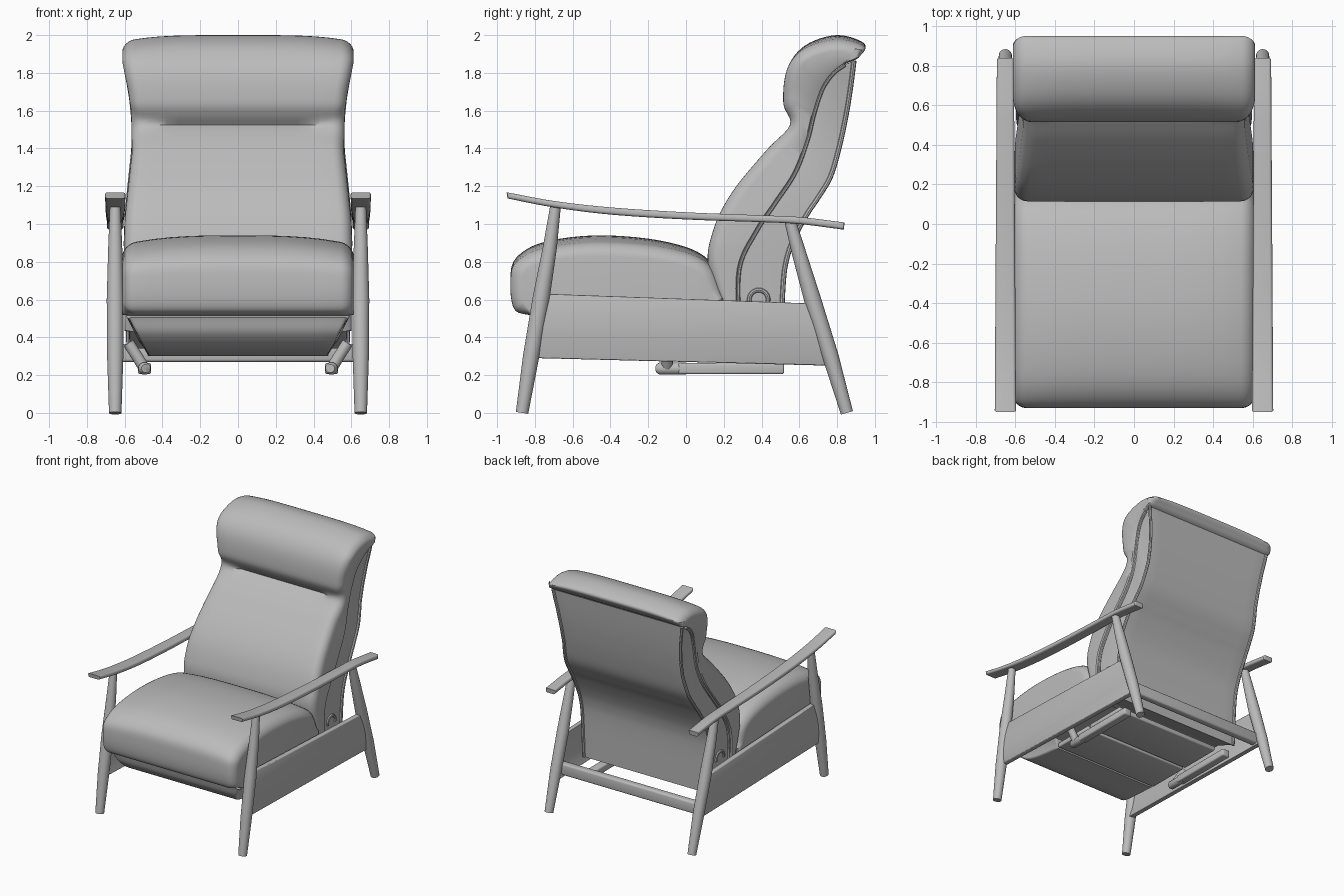
import bpy, bmesh, math
from mathutils import Vector

if "Cube" in bpy.data.objects:
    bpy.data.objects.remove(bpy.data.objects["Cube"])

grey = bpy.data.materials.new("plain grey")
grey.diffuse_color = (0.5, 0.5, 0.5, 1)
grey.use_nodes = True
grey.node_tree.nodes["Principled BSDF"].inputs["Base Color"].default_value = grey.diffuse_color


def finish(bm, name, angle=40):
    bmesh.ops.recalc_face_normals(bm, faces=bm.faces[:])
    me = bpy.data.meshes.new(name)
    bm.to_mesh(me)
    bm.free()
    me.materials.append(grey)
    ob = bpy.data.objects.new(name, me)
    bpy.context.collection.objects.link(ob)
    bpy.ops.object.select_all(action='DESELECT')
    ob.select_set(True)
    bpy.context.view_layer.objects.active = ob
    bpy.ops.object.shade_smooth_by_angle(angle=math.radians(angle))
    return ob


def spline(pts, n=6):
    """Catmull-Rom curve through the points."""
    p = [Vector(q) for q in pts]
    p = [2 * p[0] - p[1]] + p + [2 * p[-1] - p[-2]]
    out = []
    for i in range(1, len(p) - 2):
        a, b, c, d = p[i - 1:i + 3]
        for k in range(n):
            t = k / n
            out.append(0.5 * (2 * b + (c - a) * t + (2 * a - 5 * b + 4 * c - d) * t * t
                              + (3 * b - a - 3 * c + d) * t ** 3))
    return out + [p[-2]]


def loft(name, front, back, width, r, rb=0.0, cx=0.0, deform=None, inner=12):
    """Side profile (y, z) between two paired curves, spread along x with rounded edges."""
    f, b = spline(front), spline(back)
    n = len(f)
    prof = f + b[::-1]
    m = len(prof)
    area = sum(prof[i].cross(prof[(i + 1) % m]) for i in range(m))
    sgn = 1 if area > 0 else -1
    normals = []
    for i in range(m):
        t = (prof[(i + 1) % m] - prof[i - 1]).normalized()
        thick = (prof[i] - prof[m - 1 - i]).length
        normals.append(Vector((-t.y, t.x)) * sgn * min(r if i < n else rb, 0.45 * thick))
    # each layer: (fraction of the flat width, sine part, inset part)
    edge = [(1, math.sin(a), 1 - math.cos(a)) for a in (math.radians(15 * k) for k in range(1, 7))]
    layers = [(-1, -s, i) for _, s, i in edge[::-1]]
    layers += [(2 * k / inner - 1, 0, 0) for k in range(inner + 1)] + edge
    bm = bmesh.new()
    rings = []
    for fr, s, ins in layers:
        ring = []
        for i, p in enumerate(prof):
            w = width(p.x, p.y)
            q = p + normals[i] * ins
            u = fr * (w - r) + s * r
            co = Vector((u, q.x, q.y))
            if deform:
                co = deform(co, u / w)
            ring.append(bm.verts.new((co.x + cx, co.y, co.z)))
        rings.append(ring)
    for a, c in zip(rings, rings[1:]):
        for i in range(m):
            j = (i + 1) % m
            bm.faces.new((a[i], a[j], c[j], c[i]))
    for ring in (rings[0], rings[-1]):
        for i in range(n - 1):
            bm.faces.new((ring[i], ring[i + 1], ring[m - 2 - i], ring[m - 1 - i]))
    return finish(bm, name)


def tube(name, pts, radii, sides=16):
    """Round bar through points lying mostly in a y-z plane."""
    pts = [Vector(p) for p in pts]
    bm = bmesh.new()
    rings = []
    for i, p in enumerate(pts):
        t = (pts[min(i + 1, len(pts) - 1)] - pts[max(i - 1, 0)]).normalized()
        v = t.cross(Vector((1, 0, 0))).normalized()
        u = v.cross(t)
        r = radii[i] if isinstance(radii, list) else radii
        rings.append([bm.verts.new(p + r * (math.cos(a) * u + math.sin(a) * v))
                      for a in (2 * math.pi * k / sides for k in range(sides))])
    for a, c in zip(rings, rings[1:]):
        for i in range(sides):
            j = (i + 1) % sides
            bm.faces.new((a[i], a[j], c[j], c[i]))
    bm.faces.new(rings[0])
    bm.faces.new(rings[-1])
    return finish(bm, name)


def box(name, lo, hi, bevel=0.01):
    bm = bmesh.new()
    bmesh.ops.create_cube(bm, size=1)
    for v in bm.verts:
        v.co = [(lo[k] + hi[k]) / 2 + v.co[k] * (hi[k] - lo[k]) for k in range(3)]
    bmesh.ops.bevel(bm, geom=bm.edges[:], offset=bevel, segments=3, affect='EDGES', profile=0.5)
    return finish(bm, name)


# Seat cushion with a crowned top
def crown(co, u):
    co.z -= 0.05 * abs(u) ** 3 * max(0, min(1, (co.z - 0.6) / 0.34))
    return co


seat_top = [(-0.82, 0.515), (-0.91, 0.55), (-0.93, 0.70), (-0.90, 0.82), (-0.75, 0.905),
            (-0.45, 0.94), (-0.1, 0.905), (0.12, 0.81), (0.21, 0.60)]
loft("seat_cushion", seat_top, [(-0.80 + 0.12 * i, 0.515) for i in range(9)],
     lambda y, z: 0.612, 0.07, 0.01, deform=crown)

# Backrest cushion with a rolled headrest
WIDTHS = [(0.3, 0.60), (0.9, 0.605), (1.05, 0.60), (1.25, 0.58), (1.42, 0.562), (1.55, 0.565),
          (1.7, 0.58), (1.8, 0.598), (1.9, 0.612), (2.1, 0.612)]


def back_width(y, z):
    for (z0, w0), (z1, w1) in zip(WIDTHS, WIDTHS[1:]):
        if z <= z1:
            return w0 + (w1 - w0) * (z - z0) / (z1 - z0)
    return WIDTHS[-1][1]


def headrest_shape(co, u):
    if co.y < 0.62 and abs(u) < 0.75:  # stitched crease under the headrest
        co.y += 0.03 * math.exp(-((co.z - 1.525) / 0.02) ** 2)
    top = max(0, min(1, (co.z - 1.85) / 0.15))
    co.z -= 0.035 * u ** 4 * top
    return co


back_front = [(0.24, 0.43), (0.12, 0.76), (0.145, 0.97), (0.245, 1.17), (0.425, 1.39), (0.55, 1.525),
              (0.515, 1.64), (0.535, 1.82), (0.63, 1.945), (0.80, 2.0), (0.945, 1.955), (0.915, 1.885)]
seam = [(0.28, 0.43), (0.28, 0.76), (0.37, 0.96), (0.47, 1.11), (0.575, 1.27), (0.64, 1.44),
        (0.675, 1.58), (0.71, 1.69), (0.74, 1.75), (0.785, 1.805), (0.84, 1.845), (0.895, 1.872)]
loft("back_cushion", back_front, seam, back_width, 0.065, 0.01, deform=headrest_shape, inner=16)

# Backrest shell behind the cushion
rear = [(0.50, 0.34), (0.515, 0.68), (0.535, 0.82), (0.575, 0.93), (0.64, 1.05), (0.70, 1.14),
        (0.765, 1.25), (0.81, 1.40), (0.845, 1.56), (0.87, 1.71), (0.89, 1.865)]
loft("back_shell", rear, seam[:11], lambda y, z: back_width(y, z) - 0.025, 0.012)

# Piping along both edges of the shell sides
for side in (-1, 1):
    for name, line in (("front_piping", seam[:11]), ("rear_piping", rear)):
        tube(name, [(side * (back_width(*p) - 0.022), p.x, p.y) for p in spline(line)], 0.013, 8)

# Wooden frame, both sides
arm_top = [(-0.95, 1.168), (-0.7, 1.122), (-0.4, 1.088), (0.0, 1.062), (0.4, 1.046), (0.6, 1.037), (0.84, 1.008)]
arm_under = [(-0.945, 1.135), (-0.7, 1.088), (-0.4, 1.05), (0.0, 1.024), (0.4, 1.01), (0.6, 1.0), (0.835, 0.97)]


def bulge(side):
    def f(co, u):
        co.x += side * 0.02 * (1 - ((co.z - 0.46) / 0.18) ** 2)
        return co
    return f


for side in (-1, 1):
    x = side * 0.65
    loft("armrest", arm_top, arm_under, lambda y, z: 0.048 - 0.006 * y, 0.015, 0.015, cx=x, inner=2)
    tube("front_leg", [(x, -0.868, 0), (x, -0.82, 0.3), (x, -0.768, 0.6), (x, -0.72, 0.88), (x, -0.69, 1.1)],
         [0.033, 0.043, 0.045, 0.037, 0.028], 24)
    tube("rear_leg", [(x, 0.852, 0), (x, 0.765, 0.3), (x, 0.67, 0.6), (x, 0.6, 0.84), (x, 0.55, 1.02)],
         [0.033, 0.043, 0.045, 0.038, 0.03], 24)
    loft("side_rail", [(-0.79, 0.29), (-0.73, 0.63)], [(0.76, 0.25), (0.64, 0.58)],
         lambda y, z: 0.02, 0.006, 0.006, cx=side * 0.635, deform=bulge(side), inner=2)

    # Reclining hardware: pivot ring, runner and slanted link
    xr = side * 0.578
    tube("pivot_ring", [(xr, 0.385 + 0.05 * math.cos(a), 0.6 + 0.05 * math.sin(a))
                        for a in (math.radians(15 * k - 15) for k in range(15))], 0.012, 8)
    xs = sorted((side * 0.46, side * 0.53))
    box("runner_bar", (xs[0], -0.04, 0.205), (xs[1], 0.52, 0.265), 0.012)
    tube("runner_end", [(side * 0.49, -0.155, 0.235), (side * 0.495, -0.14, 0.235), (side * 0.495, 0.0, 0.235)],
         [0.022, 0.033, 0.033])
    tube("slanted_link", [(side * 0.49, -0.1, 0.225), (side * 0.535, -0.1, 0.30), (side * 0.58, -0.1, 0.37)], 0.03)

box("rear_crossbar", (-0.64, 0.68, 0.27), (0.64, 0.74, 0.365), 0.015)

# Folded footrest and the panels under the seat
loft("footrest", [(-0.82, 0.505), (-0.78, 0.41), (-0.66, 0.335), (-0.35, 0.30)],
     [(-0.79, 0.52), (-0.7, 0.50), (-0.55, 0.46), (-0.33, 0.37)],
     lambda y, z: 0.48 + 0.5 * max(0, z - 0.3), 0.02, 0.01)
box("front_under_panel", (-0.48, -0.34, 0.30), (0.48, 0.02, 0.34))
box("rear_under_panel", (-0.48, 0.04, 0.30), (0.48, 0.40, 0.34))
